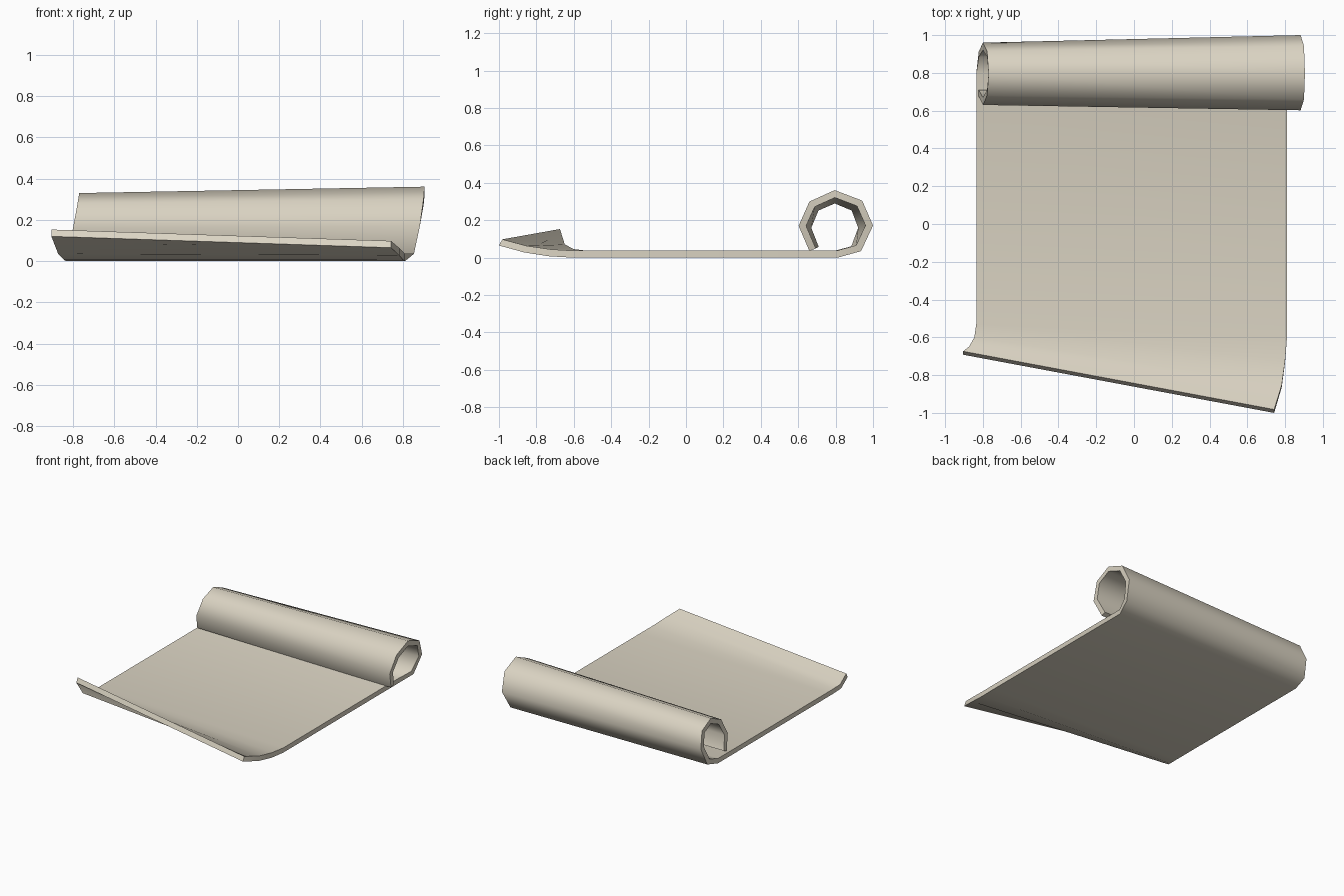
import bpy, bmesh
from mathutils import Vector

if "Cube" in bpy.data.objects:
    bpy.data.objects.remove(bpy.data.objects["Cube"])

THICK = 0.037
CURL_ROWS = 3

# Underside of the sheet along each side edge (x, y, z): curled lip, flat page, rolled tube
LEFT = [(-0.905, -0.692, 0.12), (-0.872, -0.66, 0.035), (-0.845, -0.605, 0.008),
        (-0.835, -0.53, 0), (-0.835, 0.80, 0),
        (-0.822, 0.912, 0.03), (-0.80, 0.96, 0.16), (-0.778, 0.915, 0.28),
        (-0.77, 0.795, 0.33), (-0.778, 0.68, 0.28), (-0.80, 0.63, 0.16), (-0.822, 0.675, 0.045)]
RIGHT = [(0.742, -1.0, 0.065), (0.782, -0.865, 0.028), (0.80, -0.73, 0.007),
         (0.81, -0.6, 0), (0.81, 0.81, 0),
         (0.853, 0.936, 0.035), (0.882, 1.0, 0.172), (0.90, 0.942, 0.305),
         (0.905, 0.795, 0.361), (0.90, 0.66, 0.30), (0.882, 0.602, 0.17), (0.853, 0.66, 0.035)]


def upper_side(path):
    """Offset the path inwards by the sheet thickness, with mitred corners."""
    pts = [Vector(p) for p in path]
    out = []
    for i, p in enumerate(pts):
        if i < CURL_ROWS:
            t = 1 - i / CURL_ROWS
            out.append(p + Vector((0, 0.018 * t, 0.04 - 0.007 * t)))
            continue
        normals = []
        for a, b in ((i - 1, i), (i, i + 1)):
            if b < len(pts):
                d = pts[b] - pts[a]
                normals.append(Vector((0, -d.z, d.y)).normalized())
        m = sum(normals, Vector()).normalized()
        out.append(p + m * THICK / m.dot(normals[0]))
    return out


# Scroll sheet: a closed loft of four-cornered rings
bm = bmesh.new()
rings = []
for lo, ro, li, ri in zip(LEFT, RIGHT, upper_side(LEFT), upper_side(RIGHT)):
    rings.append([bm.verts.new(c) for c in (lo, ro, ri, li)])
for a, b in zip(rings, rings[1:]):
    for k in range(4):
        n = (k + 1) % 4
        bm.faces.new((a[k], a[n], b[n], b[k]))
bm.faces.new(rings[0])
bm.faces.new(rings[-1])
bmesh.ops.recalc_face_normals(bm, faces=bm.faces)

mesh = bpy.data.meshes.new("scroll_sheet")
bm.to_mesh(mesh)
bm.free()
sheet = bpy.data.objects.new("scroll_sheet", mesh)
bpy.context.collection.objects.link(sheet)

# Parchment colour
mat = bpy.data.materials.new("parchment")
mat.diffuse_color = (0.70, 0.65, 0.54, 1)
mat.use_nodes = True
mat.node_tree.nodes["Principled BSDF"].inputs["Base Color"].default_value = mat.diffuse_color
mesh.materials.append(mat)

# Smooth roll, crisp rims
bpy.context.view_layer.objects.active = sheet
sheet.select_set(True)
bpy.ops.object.shade_smooth_by_angle(angle=1.05)
